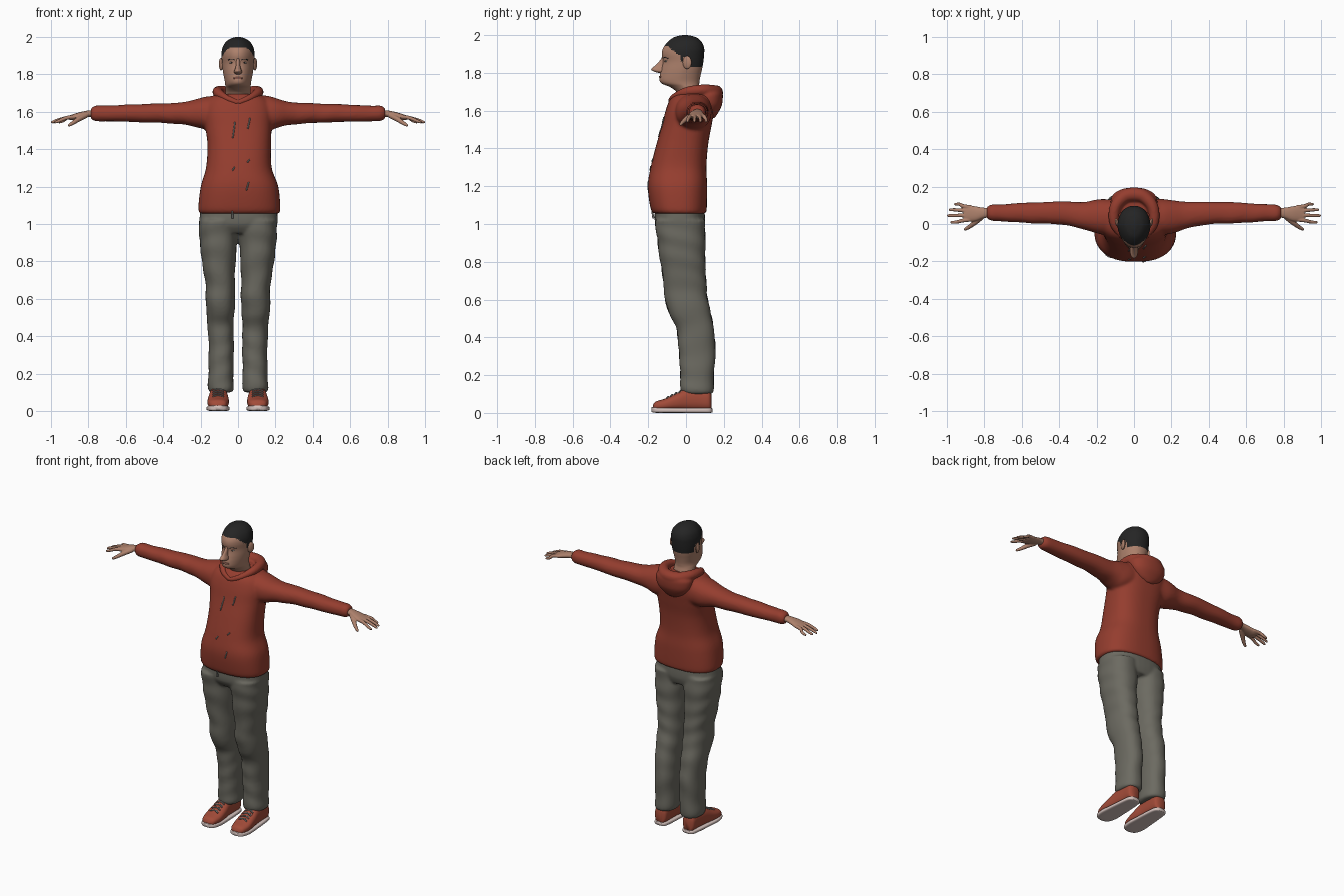
import bpy, bmesh, math
from mathutils import Vector, Matrix


def material(name, rgb):
    m = bpy.data.materials.new(name)
    m.diffuse_color = (*rgb, 1)
    return m


RED = material("hoodie_red", (0.30, 0.047, 0.028))
SHOE = material("shoe_red", (0.36, 0.07, 0.04))
GREY = material("trouser_grey", (0.15, 0.145, 0.12))
SKIN = material("skin", (0.42, 0.22, 0.15))
HAIR = material("hair_black", (0.018, 0.018, 0.018))
SOLE = material("sole_pale", (0.65, 0.53, 0.50))
LACE = material("lace_grey", (0.22, 0.22, 0.21))
LIPS = material("lips", (0.30, 0.12, 0.09))
EYE = material("eye_white", (0.45, 0.42, 0.38))


def spline(keys, sub):
    """Catmull-Rom through tuples of any length."""
    out = []
    for i in range(len(keys) - 1):
        a, b, c, d = (keys[max(0, min(len(keys) - 1, i + k))] for k in (-1, 0, 1, 2))
        for s in range(sub):
            t = s / sub
            out.append([0.5 * (2 * q + (r - p) * t + (2 * p - 5 * q + 4 * r - s4) * t * t
                               + (3 * q - p - 3 * r + s4) * t ** 3)
                        for p, q, r, s4 in zip(a, b, c, d)])
    return out + [list(keys[-1])]


def skin(bm, rings):
    rows = [[bm.verts.new(p) for p in r] for r in rings]
    n = len(rows[0])
    for a, b in zip(rows, rows[1:]):
        for i in range(n):
            bm.faces.new((a[i], a[(i + 1) % n], b[(i + 1) % n], b[i]))
    bm.faces.new(rows[0])
    bm.faces.new(rows[-1])


def loft(bm, keys, axis='Z', n=2.2, seg=40, sub=6, side=1, taper=0, wrinkle=0, freq=45):
    """Keys: position on axis, then min/max of the two other axes (in xyz order)."""
    rings = []
    for t, a0, a1, b0, b1 in spline(keys, sub):
        ring = []
        for i in range(seg):
            an = 2 * math.pi * i / seg
            c, s = math.cos(an), math.sin(an)
            u = math.copysign(abs(c) ** (2 / n), c)
            v = math.copysign(abs(s) ** (2 / n), s)
            k = 1 + wrinkle * math.sin(freq * t + 2 * math.sin(an + 7 * t) + side)
            a = (a0 + a1) / 2 + (a1 - a0) / 2 * u * k * (1 - taper * max(0, -v))
            b = (b0 + b1) / 2 + (b1 - b0) / 2 * v * k
            p = {'Z': (a, b, t), 'X': (t, a, b), 'Y': (a, t, b)}[axis]
            ring.append((p[0] * side, p[1], p[2]))
        rings.append(ring)
    skin(bm, rings)


def tube(bm, pts, seg=14, sub=6):
    """Round tube through (x, y, z, radius) points."""
    path = spline(pts, sub)
    rings = []
    for i, p in enumerate(path):
        tan = Vector(path[min(i + 1, len(path) - 1)][:3]) - Vector(path[max(i - 1, 0)][:3])
        q = tan.to_track_quat('Z', 'Y')
        rings.append([Vector(p[:3]) + q @ Vector((p[3] * math.cos(2 * math.pi * k / seg),
                      p[3] * math.sin(2 * math.pi * k / seg), 0)) for k in range(seg)])
    skin(bm, rings)


def ball(bm, centre, radii, rot=0):
    m = Matrix.Translation(centre) @ Matrix.Rotation(rot, 4, 'Z') @ Matrix.Diagonal((*radii, 1))
    bmesh.ops.create_uvsphere(bm, u_segments=20, v_segments=12, radius=1, matrix=m)


def finish(name, bm, mats, voxel=0, mirror=False, smooth=3):
    bmesh.ops.recalc_face_normals(bm, faces=bm.faces)
    for f in bm.faces:
        f.smooth = True
    me = bpy.data.meshes.new(name)
    bm.to_mesh(me)
    bm.free()
    for m in mats:
        me.materials.append(m)
    ob = bpy.data.objects.new(name, me)
    bpy.context.collection.objects.link(ob)
    if mirror:
        ob.modifiers.new("mirror", 'MIRROR').use_mirror_merge = False
    if voxel:
        r = ob.modifiers.new("blend", 'REMESH')
        r.mode, r.voxel_size, r.use_smooth_shade = 'VOXEL', voxel, True
        s = ob.modifiers.new("soften", 'SMOOTH')
        s.factor, s.iterations = 0.5, smooth
    return ob


# Hoodie body and sleeves, blended into one skin
TORSO = [(1.055, -.203, .218, -.17, .104), (1.085, -.212, .226, -.188, .11),
         (1.2, -.199, .215, -.202, .112), (1.3, -.171, .18, -.187, .108),
         (1.42, -.163, .176, -.157, .117), (1.52, -.175, .18, -.128, .135),
         (1.6, -.185, .185, -.108, .148), (1.66, -.165, .165, -.085, .145),
         (1.695, -.115, .115, -.055, .125)]
SLEEVE = [(.08, -.06, .135, 1.5, 1.69), (.16, -.058, .132, 1.5, 1.683),
          (.21, -.048, .128, 1.515, 1.67), (.28, -.025, .118, 1.53, 1.653),
          (.4, -.002, .12, 1.54, 1.645), (.55, .004, .115, 1.545, 1.64),
          (.7, .014, .106, 1.549, 1.633), (.755, .016, .104, 1.55, 1.634),
          (.775, .022, .098, 1.555, 1.628), (.787, .03, .09, 1.565, 1.617)]
bm = bmesh.new()
loft(bm, TORSO, n=2.5, seg=56)
for s in (1, -1):
    loft(bm, SLEEVE, 'X', side=s, wrinkle=.02, freq=38)
finish("hoodie", bm, [RED], voxel=.009)

# Hood lying round the neck, with a pouch hanging behind
half = [(0, -.083, 1.648, .014), (.06, -.062, 1.672, .018), (.105, .005, 1.70, .026),
        (.1, .09, 1.708, .031), (.055, .145, 1.7, .036)]
bm = bmesh.new()
tube(bm, half + [(0, .158, 1.697, .038)] + [(-x, y, z, r) for x, y, z, r in reversed(half)])
loft(bm, [(1.56, -.025, .025, .11, .15), (1.585, -.075, .075, .09, .168),
          (1.63, -.115, .115, .06, .19), (1.68, -.125, .125, .04, .195),
          (1.70, -.11, .11, .06, .19)])
finish("hood", bm, [RED], voxel=.007, smooth=2)


def front_y(z):
    return min(spline(TORSO, 8), key=lambda k: abs(k[0] - z))[3]


# Drawstrings, pocket trims and zip tab on the chest
bm = bmesh.new()
for x, z0, z1 in ((-.028, 1.46, 1.545), (.052, 1.51, 1.565), (-.03, 1.285, 1.305),
                  (.045, 1.18, 1.225), (.05, 1.33, 1.345)):
    tube(bm, [(x + .004 * k, front_y(z0 + (z1 - z0) * k / 3) + .001,
               z0 + (z1 - z0) * k / 3, .004) for k in range(4)], seg=8, sub=2)
tube(bm, [(-.03, -.172, 1.03, .006), (-.03, -.18, 1.07, .004)], seg=8)
finish("drawstrings", bm, [LACE])

# Trousers: hips and two legs blended together
LEG = [(.1, .032, .152, -.018, .138), (.125, .022, .161, -.03, .146),
       (.2, .025, .158, -.03, .148), (.35, .022, .157, -.04, .156),
       (.45, .024, .162, -.052, .145), (.52, .02, .169, -.085, .134),
       (.6, .015, .172, -.113, .115), (.68, .017, .174, -.117, .108),
       (.8, .013, .193, -.136, .102), (.92, .005, .206, -.152, .102),
       (1.02, 0, .21, -.165, .1)]
bm = bmesh.new()
for s in (1, -1):
    loft(bm, LEG, n=2.3, side=s, wrinkle=.022, freq=48)
loft(bm, [(.95, -.19, .19, -.13, .085), (1.0, -.207, .21, -.163, .1),
          (1.075, -.2, .21, -.165, .098)], n=2.4)
finish("trousers", bm, [GREY], voxel=.009)

# Shoes: upper, sole and laces
bm = bmesh.new()
loft(bm, [(-.176, .085, .125, .015, .04), (-.16, .063, .15, .012, .06),
          (-.11, .05, .163, .012, .076), (-.05, .05, .16, .012, .104),
          (0, .056, .154, .012, .128), (.07, .058, .148, .012, .132),
          (.12, .062, .144, .012, .12), (.134, .08, .126, .015, .1)], 'Y', n=2.5)
finish("shoe_uppers", bm, [SHOE], mirror=True)
bm = bmesh.new()
loft(bm, [(-.183, .088, .122, .006, .03), (-.165, .06, .153, .001, .03),
          (-.11, .045, .168, 0, .028), (-.03, .047, .163, 0, .026),
          (.08, .053, .153, 0, .026), (.125, .062, .144, 0, .026),
          (.139, .08, .126, .003, .024)], 'Y', n=4)
finish("shoe_soles", bm, [SOLE], mirror=True)
bm = bmesh.new()
for i in range(4):
    y, z = -.095 + .022 * i, .085 + .0105 * i
    for d in (-.008, .008):
        tube(bm, [(.076, y - d, z - .008, .004), (.106, y, z + .001, .004),
                  (.136, y + d, z - .008, .004)], seg=8, sub=3)
finish("shoe_laces", bm, [LACE], mirror=True)

# Hands: palm, four fingers and a thumb
bm = bmesh.new()
loft(bm, [(.75, .034, .086, 1.57, 1.61), (.8, .032, .087, 1.572, 1.607),
          (.845, .016, .094, 1.563, 1.598), (.885, .012, .1, 1.555, 1.586),
          (.91, .02, .095, 1.56, 1.578)], 'X', seg=24)
for y, ty, tx in ((.024, .01, .982), (.047, .045, 1.0), (.07, .076, .99), (.09, .106, .962)):
    tube(bm, [(.87, y, 1.574, .011), (.915, y * .6 + ty * .4, 1.568, .0105),
              (tx - .03, ty, 1.553, .009), (tx - .006, ty, 1.544, .007), (tx, ty, 1.542, .003)],
         seg=10, sub=3)
tube(bm, [(.81, .04, 1.582, .014), (.85, .008, 1.562, .014), (.88, -.015, 1.542, .011),
          (.903, -.028, 1.528, .008), (.908, -.031, 1.525, .003)], seg=10, sub=3)
finish("hands", bm, [SKIN], mirror=True, voxel=.0035, smooth=2)

# Head and neck; hair faces picked by a hairline height rule
HEAD = [(1.6, .06, -.03, .08), (1.66, .064, -.04, .082), (1.7, .066, -.052, .076),
        (1.725, .067, -.085, .07), (1.742, .068, -.125, .07), (1.76, .07, -.14, .072),
        (1.79, .076, -.138, .078), (1.82, .081, -.131, .085), (1.86, .085, -.122, .092),
        (1.9, .088, -.128, .096), (1.93, .086, -.122, .096), (1.96, .075, -.1, .085),
        (1.985, .051, -.07, .06), (1.997, .022, -.035, .025), (2.0, .004, -.01, .0)]


def hairline(y):
    if y < -.03:
        return 1.945 - max(0, min(1, (y + .1) / .06)) * .05
    return 1.862 if y < -.012 else 1.885 if y < .025 else 1.83


bm = bmesh.new()
loft(bm, [(z, -h, h, a, b) for z, h, a, b in HEAD], seg=64, sub=7, taper=.22)
for f in bm.faces:
    c = f.calc_center_median()
    f.material_index = int(c.z > hairline(c.y))
finish("head", bm, [SKIN, HAIR])

# Nose and ears
bm = bmesh.new()
loft(bm, [(1.8, -.012, .012, -.145, -.1), (1.808, -.021, .021, -.172, -.1),
          (1.82, -.02, .02, -.184, -.1), (1.84, -.013, .013, -.162, -.1),
          (1.868, -.01, .01, -.136, -.1), (1.89, -.008, .008, -.124, -.1)], seg=20)
for s in (1, -1):
    ball(bm, (s * .09, .006, 1.855), (.01, .025, .034), -s * .35)
finish("nose_and_ears", bm, [SKIN])

# Lips, eyes, pupils and brows
bm = bmesh.new()
ball(bm, (0, -.134, 1.779), (.027, .009, .007))
finish("lips", bm, [LIPS])
bm = bmesh.new()
ball(bm, (.033, -.104, 1.862), (.014, .008, .005), .35)
finish("eyes", bm, [EYE], mirror=True)
bm = bmesh.new()
ball(bm, (.033, -.109, 1.862), (.005, .005, .005))
tube(bm, [(.015, -.121, 1.877, .003), (.034, -.111, 1.882, .0035), (.053, -.094, 1.876, .002)],
     seg=8)
finish("pupils_and_brows", bm, [HAIR], mirror=True)
